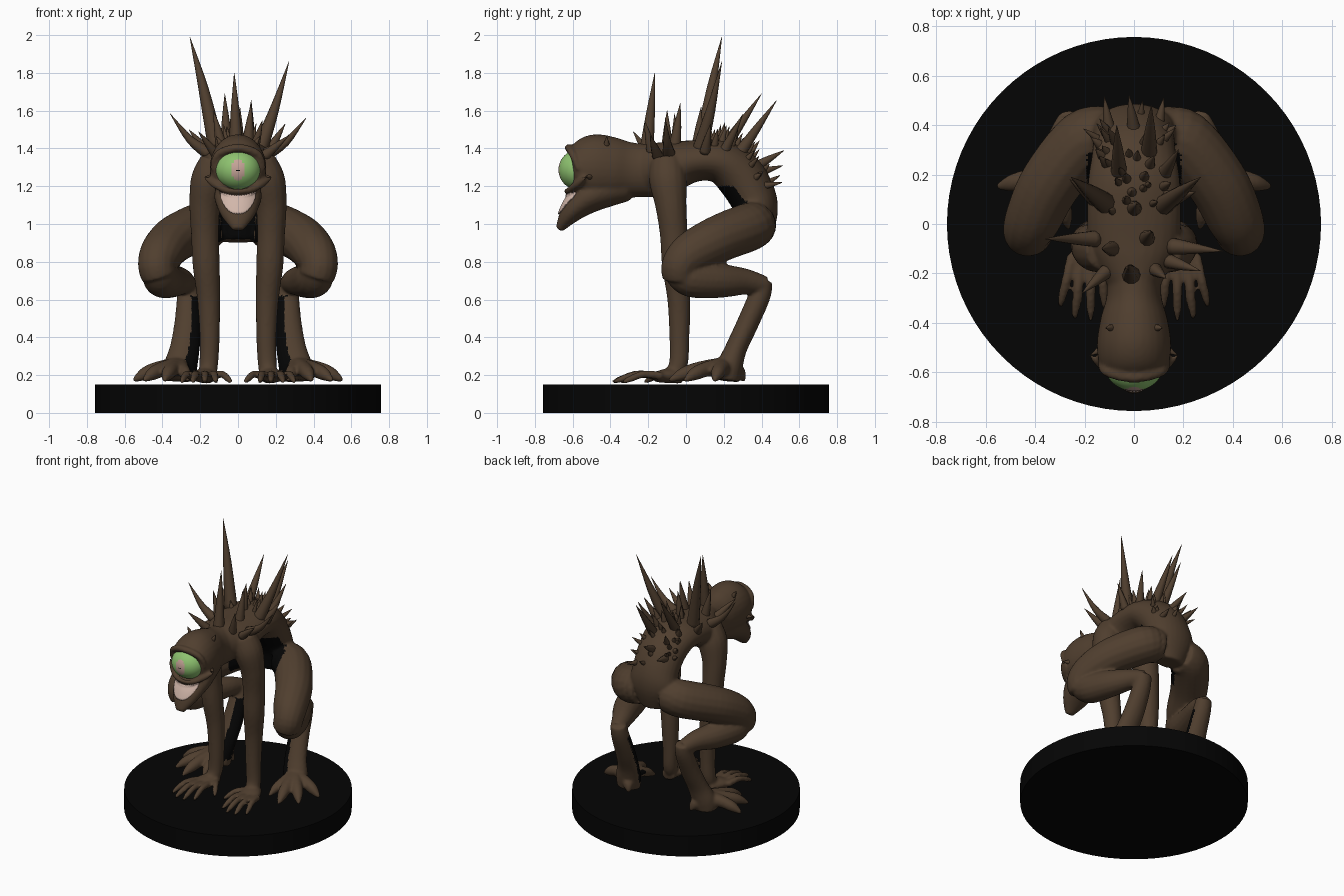
import bpy, bmesh, math, random
from mathutils import Vector

if "Cube" in bpy.data.objects:
    bpy.data.objects.remove(bpy.data.objects["Cube"])

random.seed(4)


def material(name, rgb):
    m = bpy.data.materials.new(name)
    m.diffuse_color = (*rgb, 1)
    m.use_nodes = True
    m.node_tree.nodes["Principled BSDF"].inputs["Base Color"].default_value = m.diffuse_color
    return m


SKIN = material("brown skin", (0.080, 0.049, 0.028))
BASE = material("black", (0.0015, 0.0015, 0.0015))
GREEN = material("green eye", (0.27, 0.54, 0.16))
PINK = material("pink pupil", (0.56, 0.37, 0.31))
TEETH = material("pale teeth", (0.64, 0.47, 0.40))


def finish(bm, name, *mats):
    bmesh.ops.recalc_face_normals(bm, faces=bm.faces)
    for f in bm.faces:
        f.smooth = True
    me = bpy.data.meshes.new(name)
    bm.to_mesh(me)
    bm.free()
    ob = bpy.data.objects.new(name, me)
    bpy.context.collection.objects.link(ob)
    for m in mats:
        me.materials.append(m)
    return ob


def tube(bm, pts, sides=16, steps=5):
    """Loft ellipses along a smooth path of (x, y, z, radius across, radius up)."""
    pts = [tuple(p) if len(p) == 5 else (*p, p[3]) for p in pts]
    n, path = len(pts), []
    for i in range(n - 1):
        a, b, c, d = pts[max(i - 1, 0)], pts[i], pts[i + 1], pts[min(i + 2, n - 1)]
        for s in range(steps):
            t = s / steps
            path.append([0.5 * (2 * q + (r - p) * t + (2 * p - 5 * q + 4 * r - w) * t * t
                         + (3 * q - p - 3 * r + w) * t ** 3) for p, q, r, w in zip(a, b, c, d)])
    path.append(list(pts[-1]))
    pos = [Vector(p[:3]) for p in path]
    whole = (pos[-1] - pos[0]).normalized()
    ref = Vector((0, 1, 0)) if abs(whole.x) > 0.8 else Vector((1, 0, 0))
    rings = []
    for i, p in enumerate(path):
        t = (pos[min(i + 1, len(pos) - 1)] - pos[max(i - 1, 0)]).normalized()
        side = (ref - t * ref.dot(t)).normalized()
        up = t.cross(side)
        rx, rz = max(p[3], 0.001), max(p[4], 0.001)
        rings.append([bm.verts.new(pos[i] + side * rx * math.cos(k * math.tau / sides)
                      + up * rz * math.sin(k * math.tau / sides)) for k in range(sides)])
    for r, s in zip(rings, rings[1:]):
        for k in range(sides):
            bm.faces.new((r[k], r[k - 1], s[k - 1], s[k]))
    bm.faces.new(rings[0])
    bm.faces.new(rings[-1])


def pair(bm, pts, **kw):
    tube(bm, pts, **kw)
    tube(bm, [(-p[0], *p[1:]) for p in pts], **kw)


# round display base
bm = bmesh.new()
bmesh.ops.create_cone(bm, cap_ends=True, segments=80, radius1=0.756, radius2=0.756, depth=0.15)
bmesh.ops.translate(bm, verts=bm.verts, vec=(0, 0, 0.075))
base = finish(bm, "round_base", BASE)
for f in base.data.polygons:
    f.use_smooth = abs(f.normal.z) < 0.5
for e in base.data.edges:
    a, b = (base.data.vertices[v].co for v in e.vertices)
    e.use_edge_sharp = abs(a.z - b.z) < 0.01

# body: overlapping lofts fused by a remesh
bm = bmesh.new()
# arched torso
tube(bm, [(0, -0.24, 1.29, .11, .13), (0, -0.1, 1.30, .18, .135), (0, 0.05, 1.335, .19, .11),
          (0, 0.18, 1.33, .185, .115), (0, 0.28, 1.26, .17, .13), (0, 0.35, 1.15, .165, .125),
          (0, 0.375, 1.05, .17, .11), (0, 0.36, 0.91, .10, .08)], sides=28)
# neck and head
tube(bm, [(0, -0.12, 1.28, .12, .14), (0, -0.28, 1.285, .11, .145), (0, -0.38, 1.29, .135, .168),
          (0, -0.48, 1.295, .15, .18), (0, -0.56, 1.29, .142, .155), (0, -0.60, 1.287, .115, .118)], sides=28)
# jaw
tube(bm, [(0, -0.32, 1.21, .09, .09), (0, -0.48, 1.16, .125, .09), (0, -0.565, 1.105, .115, .075),
          (0, -0.625, 1.04, .085, .05), (0, -0.672, 0.97, .03, .02)], sides=24)
# upper lip with flared corners
tube(bm, [(-.18, -.53, 1.25, .006), (-.13, -.57, 1.215, .02), (-.07, -.615, 1.182, .017), (0, -.632, 1.174, .014),
          (.07, -.615, 1.182, .017), (.13, -.57, 1.215, .02), (.18, -.53, 1.25, .006)])
# brow
tube(bm, [(-.138, -.57, 1.29, .012), (-.105, -.60, 1.37, .02), (0, -.62, 1.402, .022),
          (.105, -.60, 1.37, .02), (.138, -.57, 1.29, .012)])
# arms
pair(bm, [(.11, -.10, 1.33, .09), (.15, -.095, 1.23, .10), (.175, -.08, 1.1, .083), (.175, -.065, .95, .074),
          (.168, -.055, .78, .072), (.155, -.038, .6, .061), (.15, -.035, .4, .053),
          (.155, -.04, .26, .05), (.165, -.075, .19, .045)])
# palms and fingers
pair(bm, [(.16, -.02, .19, .045, .035), (.175, -.09, .197, .066, .04), (.195, -.16, .19, .075, .028)])
for bx, by, tx, ty in [(.135, -.13, .115, -.35), (.175, -.15, .175, -.39), (.215, -.15, .24, -.385),
                       (.25, -.13, .30, -.335), (.125, -.07, .035, -.22)]:
    pair(bm, [(bx, by, .195, .023), (bx + (tx - bx) * .45, by + (ty - by) * .45, .205, .020),
              (bx + (tx - bx) * .8, by + (ty - by) * .8, .18, .018), (tx, ty, .162, .009)], sides=10)
# thighs
pair(bm, [(.10, .36, 1.0, .115), (.20, .335, .985, .128), (.335, .17, .92, .125), (.405, .03, .845, .115),
          (.43, -.03, .78, .10), (.415, -.03, .72, .095)])
# calves, then raised shanks
pair(bm, [(.42, -.06, .765, .075), (.405, .02, .715, .10), (.36, .17, .70, .092), (.30, .31, .695, .07),
          (.265, .42, .675, .048)])
pair(bm, [(.262, .41, .70, .055, .05), (.26, .39, .62, .063, .058), (.265, .325, .47, .073, .058),
          (.282, .265, .34, .08, .058), (.305, .23, .24, .09, .07), (.31, .22, .17, .085, .065)])
# toes
for tx, ty, r in [(.555, .15, .042), (.50, -.01, .042), (.39, -.09, .042), (.265, -.02, .036), (.25, .31, .042)]:
    pair(bm, [(.315, .21, .245, .055), (.315 + (tx - .315) * .45, .21 + (ty - .21) * .45, .232, r),
              (.315 + (tx - .315) * .75, .21 + (ty - .21) * .75, .206, r * .85), (tx, ty, .17, .01)], sides=10)

raw = finish(bm, "body_blank", SKIN)
m = raw.modifiers.new("fuse", 'REMESH')
m.mode, m.voxel_size, m.use_smooth_shade = 'VOXEL', 0.010, True
m = raw.modifiers.new("soften", 'SMOOTH')
m.factor, m.iterations = 0.5, 4
dg = bpy.context.evaluated_depsgraph_get()
mesh = bpy.data.meshes.new_from_object(raw.evaluated_get(dg))
bpy.data.objects.remove(raw)
body = bpy.data.objects.new("creature_body", mesh)
bpy.context.collection.objects.link(body)
mesh.materials.clear()
mesh.materials.append(SKIN)
mesh.materials.append(BASE)
# black belly and inner shins
for f in mesh.polygons:
    c, n = f.center, f.normal
    inward = Vector((-.8 if c.x > 0 else .8, -.6, 0))
    belly = abs(c.x) < .19 and c.y > .14 and .85 < c.z < 1.2 and n.y * .85 + n.z * -.5 < 0 and n.y < -.45
    shin = c.y > .1 and .22 < c.z < .62 and n.dot(inward) > .7 and abs(c.x) < .31
    f.material_index = 1 if belly or shin else 0
bpy.context.view_layer.update()

# large spikes: base, tip, radius, bend
bm = bmesh.new()


def spike(a, b, r, bend=0.0):
    a, b = Vector(a), Vector(b)
    mid = a.lerp(b, 0.5) + Vector((0, 0, bend))
    tube(bm, [(*a, r), (*mid, r * .6), (*b, .001)], sides=10, steps=4)


for s in [((-.11, .08, 1.38), (-.255, .19, 1.99), .045, .03), ((.11, .07, 1.38), (.27, .19, 1.86), .043, -.02),
          ((-.01, -.21, 1.38), (-.02, -.165, 1.80), .04), ((-.06, .2, 1.40), (-.07, .40, 1.69), .035),
          ((.06, .28, 1.37), (.07, .48, 1.655), .035), ((-.15, -.06, 1.37), (-.36, -.06, 1.585), .035, -.03),
          ((.15, -.09, 1.37), (.36, -.11, 1.56), .035, -.03), ((.14, -.15, 1.36), (.27, -.19, 1.47), .03),
          ((-.11, -.19, 1.36), (-.21, -.28, 1.49), .03), ((.08, -.18, 1.38), (.13, -.22, 1.55), .03),
          ((-.08, -.1, 1.38), (-.13, -.1, 1.60), .035), ((.05, -.06, 1.4), (.07, -.03, 1.64), .035),
          ((-.16, .1, 1.38), (-.26, .18, 1.5), .03), ((.16, .1, 1.38), (.25, .13, 1.53), .03),
          ((0, .06, 1.40), (.01, .08, 1.62), .035), ((.12, .2, 1.38), (.18, .3, 1.58), .03),
          ((0, .38, 1.31), (-.02, .52, 1.39), .028), ((-.1, .38, 1.27), (-.12, .515, 1.31), .026),
          ((.1, .40, 1.2), (.12, .51, 1.22), .024)]:
    spike(*s)
# cheek and crown thorns
for x in (-1, 1):
    spike((x * .12, -.5, 1.25), (x * .175, -.53, 1.25), .02)
    spike((x * .09, -.42, 1.42), (x * .115, -.42, 1.465), .016)
# small spikes scattered over the back
for i in range(40):
    ang = math.radians(-25 + 120 * ((i * 0.618) % 1))
    side = random.uniform(-0.8, 0.8)
    d = Vector((side, math.sin(ang), math.cos(ang))).normalized()
    hit, p, nrm, _ = body.ray_cast(Vector((0, .14, 1.24)) + d, -d)
    if hit and p.z > 1.1:
        lean = (nrm + Vector((0, 0.2, 0.35))).normalized()
        reach = random.uniform(.04, .10) * (0.6 if p.y > 0.38 else 1)
        spike(p - nrm * .015, p + lean * reach, random.uniform(.016, .024))
finish(bm, "back_spikes", SKIN)

# single large eye, coloured by distance from the middle
bm = bmesh.new()
bmesh.ops.create_uvsphere(bm, u_segments=64, v_segments=64, radius=0.11)
for f in bm.faces:
    c = f.calc_center_median()
    if c.y < 0:
        q = math.hypot(c.x / .034, c.z / .057)
        f.material_index = 2 if math.hypot(c.x, c.z + .004) < .006 else 1 if q < 1 else 0
for v in bm.verts:
    v.co = (v.co.x * 1.1, v.co.y - 0.565, v.co.z * 0.98 + 1.287)
finish(bm, "eye", GREEN, PINK, BASE)

# toothy grin: thin plate laid on the front of the jaw, with a jagged rim
bm = bmesh.new()
cols, rows, grid = 28, 8, []
for i in range(cols + 1):
    u = i / cols * 2 - 1
    jag = .005 * (i % 2)
    top, low = 1.155 + .016 * u * u - jag, 1.052 + .085 * abs(u) ** 2.8 + jag
    col = []
    for j in range(rows + 1):
        x, z = .092 * u, low + (top - low) * j / rows
        hit, p, _, _ = body.ray_cast(Vector((x, -1, z)), Vector((0, 1, 0)))
        y = p.y if hit and p.y < -.5 else -.58
        col.append(bm.verts.new((x, y - .006, z)))
    grid.append(col)
for a, b in zip(grid, grid[1:]):
    for j in range(rows):
        bm.faces.new((a[j], b[j], b[j + 1], a[j + 1]))
teeth = finish(bm, "teeth", TEETH)
m = teeth.modifiers.new("thickness", 'SOLIDIFY')
m.thickness, m.offset = 0.006, 0
